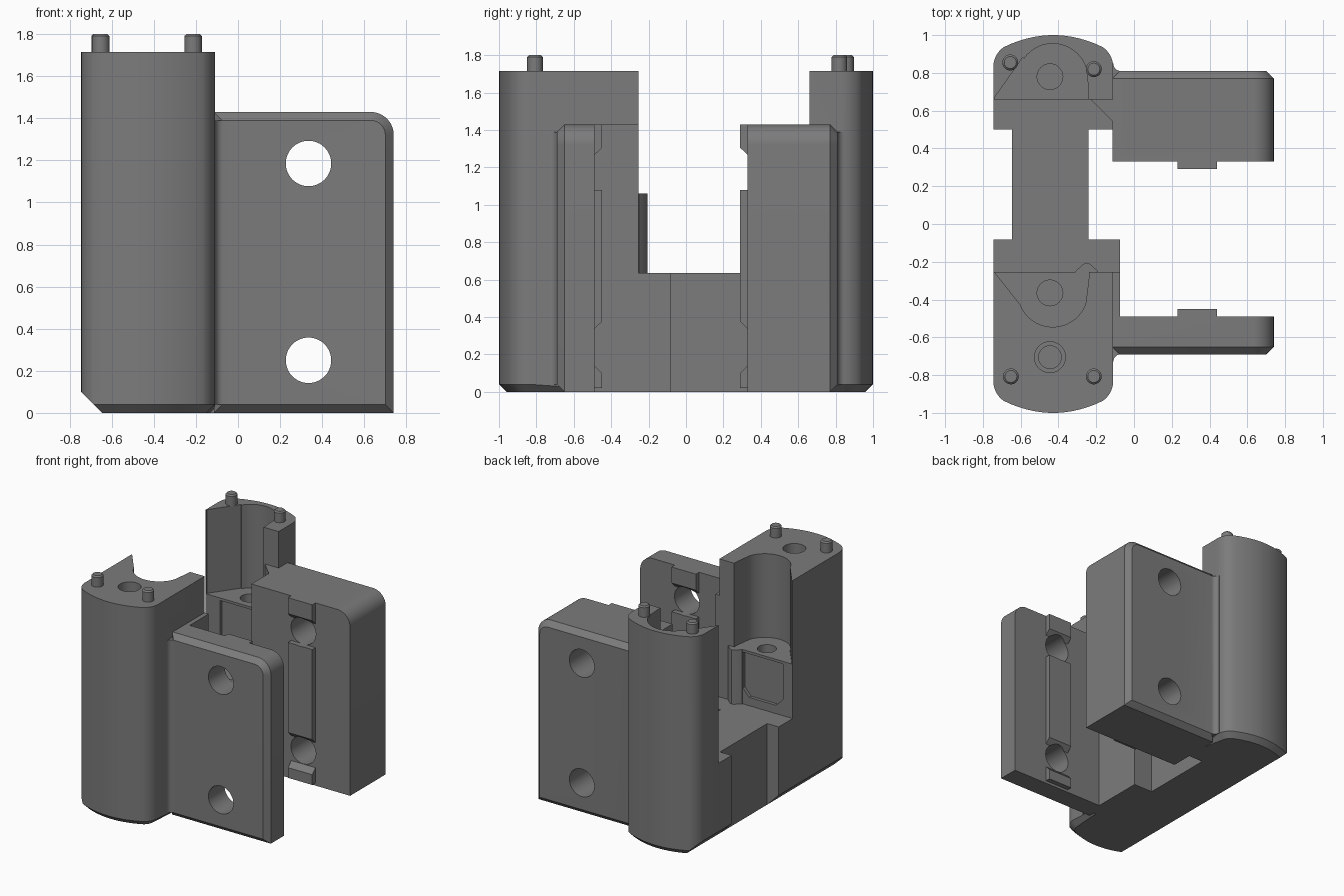
import bpy, bmesh, math

if "Cube" in bpy.data.objects:
    bpy.data.objects.remove(bpy.data.objects["Cube"])

grey = bpy.data.materials.new("dark_grey")
grey.diffuse_color = (0.2, 0.2, 0.2, 1)
grey.use_nodes = True
grey.node_tree.nodes["Principled BSDF"].inputs["Base Color"].default_value = grey.diffuse_color


def prism(name, pts, lo, hi, axis="z", chamfer=0, pick=None):
    """Extrude a 2D outline along z (x,y points) or y (x,z points)."""
    bm = bmesh.new()
    put = (lambda p, h: (p[0], p[1], h)) if axis == "z" else \
          ((lambda p, h: (p[0], h, p[1])) if axis == "y" else (lambda p, h: (h, p[0], p[1])))
    a = [bm.verts.new(put(p, lo)) for p in pts]
    b = [bm.verts.new(put(p, hi)) for p in pts]
    bm.faces.new(a)
    bm.faces.new(b[::-1])
    for i in range(len(pts)):
        j = (i + 1) % len(pts)
        bm.faces.new((a[i], b[i], b[j], a[j]))
    bmesh.ops.recalc_face_normals(bm, faces=bm.faces)
    if chamfer:
        edges = [e for e in bm.edges if pick(e.verts[0].co) and pick(e.verts[1].co)]
        bmesh.ops.bevel(bm, geom=edges, offset=chamfer, segments=1, affect="EDGES")
    me = bpy.data.meshes.new(name)
    bm.to_mesh(me)
    bm.free()
    me.materials.append(grey)
    ob = bpy.data.objects.new(name, me)
    bpy.context.collection.objects.link(ob)
    return ob


def box(name, x0, x1, y0, y1, z0, z1):
    return prism(name, [(x0, y0), (x1, y0), (x1, y1), (x0, y1)], z0, z1)


def arc(cx, cy, r, a0, a1, n):
    return [(cx + r * math.cos(math.radians(a0 + (a1 - a0) * i / n)),
             cy + r * math.sin(math.radians(a0 + (a1 - a0) * i / n))) for i in range(n + 1)]


def disc(cx, cy, r, n=40):
    return arc(cx, cy, r, 0, 360, n)[:-1]


def combine(body, other, op):
    m = body.modifiers.new(op, "BOOLEAN")
    m.operation, m.object, m.solver = op, other, "EXACT"
    bpy.context.view_layer.objects.active = body
    bpy.ops.object.modifier_apply(modifier=m.name)
    bpy.data.objects.remove(other)


L, R, TOP, FLOOR, SHELF, LIP = -0.745, -0.11, 1.715, 0.635, 1.06, 1.43
CX = (L + R) / 2


def column(name, s, inner):
    """Upright with a rounded outer end facing s."""
    w = (R - L) / 2
    end = arc(CX + w - 0.13, 0.83, 0.13, 0, 55, 8)
    # shallow crown between the corner roundings
    x1, y1 = end[-1]
    k = x1 - CX
    end += [(CX + k * t, 1 - (1 - y1) * t * t) for t in [0.85, 0.7, 0.55, 0.4, 0.25, 0.1]]
    half = [(x, s * y) for x, y in end]
    pts = [(R, inner)] + half + [(2 * CX - x, y) for x, y in reversed(half)] + [(L, inner)]
    return prism(name, pts, 0, TOP, "z", 0.04,
                 lambda c: c.z < 0.001 and abs(c.y) > 0.82)


def flange(name, y_out, y_in):
    """Side plate with rounded top corner and chamfered outer rim."""
    pts = [(-0.115, 0), (0.74, 0)] + arc(0.63, LIP - 0.11, 0.11, 0, 90, 12) + [(-0.115, LIP)]
    ob = prism(name, pts, y_out, y_in, "y", 0.04, lambda c: abs(c.y - y_out) < 0.001)
    return ob


body = column("hinge_body", -1, -0.255)
adds = [
    column("rear_column", 1, 0.66),
    box("bridge", -0.645, -0.24, -0.3, 0.7, 0, FLOOR),
    box("front_foot", L, -0.075, -0.26, -0.083, 0, FLOOR),
    box("front_shoulder", -0.2, -0.075, -0.6, -0.255, 0, LIP),
    box("rear_foot", L, R, 0.5, 0.67, 0, FLOOR),
    prism("rear_wedge", [(-0.24, 0.67), (R, 0.54), (R, 0.67)], 0.5, LIP),
    flange("front_flange", -0.69, -0.49),
    flange("rear_flange", 0.81, 0.33),
    prism("shelf_rib", [(-0.31, -0.26), (-0.31, -0.25), (-0.265, -0.21), (-0.25, -0.205),
                        (-0.235, -0.21), (-0.19, -0.25), (-0.19, -0.26)], 0.6, SHELF),
]
# concave fillets where flanges meet the columns
for y, s in ((-0.69, -1), (0.81, 1)):
    curve = [(x, y + s * dy) for x, dy in arc(-0.07, 0.04, 0.04, 180, 270, 6)]
    adds.append(prism("fillet", curve + [(-0.07, y - s * 0.045), (-0.12, y - s * 0.045),
                                         (-0.12, y + s * 0.04)], 0.04, LIP - 0.04))
# split locating ridges on the inner flange faces
for y, t in ((-0.49, 0.04), (0.33, -0.04)):
    for z0, z1, c0, c1 in ((0.02, 0.14, 0, 0.04), (0.355, 1.08, 0.04, 0), (1.285, LIP, 0.04, 0)):
        adds.append(prism("ridge", [(y - t / 2, z0 - c0 / 2), (y, z0 - c0 / 2 + 0.001), (y + t, z0 + c0 / 2),
                                    (y + t, z1 - c1), (y, z1), (y - t / 2, z1)], 0.23, 0.44, "x"))
for ob in adds:
    combine(body, ob, "UNION")

cuts = [
    # curved pockets above the shelves
    prism("front_pocket", [(-0.738, -0.2), (-0.738, -0.255), (-0.60, -0.43)]
          + arc(-0.43, -0.36, 0.185, 205, 340, 18) + [(-0.24, -0.3), (-0.235, -0.2)], SHELF, 2),
    prism("rear_pocket", [(-0.738, 0.6), (-0.738, 0.67), (-0.59, 0.88)]
          + arc(-0.43, 0.77, 0.185, 145, 10, 18) + [(-0.24, 0.671), (-0.24, 0.6)], SHELF, 2),
    # recessed panels under the shelves
    prism("front_panel", [(-0.66, SHELF - 0.02), (-0.66, 0.76), (-0.6, 0.70), (-0.37, 0.70),
                          (-0.315, 0.76), (-0.315, SHELF - 0.02)], -0.28, -0.2, "y"),
    prism("rear_panel", [(-0.62, SHELF - 0.02), (-0.62, 0.76), (-0.56, 0.70), (-0.38, 0.70),
                         (-0.32, 0.76), (-0.32, SHELF - 0.02)], 0.6, 0.685, "y"),
    # sockets
    prism("front_shelf_hole", disc(-0.445, -0.365, 0.068), 0.75, 1.2),
    prism("rear_shelf_hole", disc(-0.445, 0.78, 0.068), 0.75, 1.2),
    prism("top_hole", disc(-0.445, -0.705, 0.082), TOP - 0.08, 2),
    prism("top_hole_deep", disc(-0.445, -0.705, 0.06), 1.2, 2),
    # broad chamfer along the left bottom edge
    prism("left_chamfer", [(-0.9, -0.1), (-0.545, -0.1), (-0.9, 0.255)], -1.2, 1.2, "y"),
    # screw holes through both flanges
    prism("upper_screw_hole", disc(0.335, 1.185, 0.108, 48), -1, 1, "y"),
    prism("lower_screw_hole", disc(0.335, 0.25, 0.108, 48), -1, 1, "y"),
]
for ob in cuts:
    combine(body, ob, "DIFFERENCE")

# locating pins on the column tops
parts = [body]
for i, (x, y) in enumerate(((-0.652, -0.807), (-0.213, -0.807), (-0.655, 0.855), (-0.213, 0.82))):
    parts.append(prism(f"locating_pin_{i + 1}", disc(x, y, 0.042, 28), TOP - 0.01, 1.8, "z", 0.01,
                       lambda c: c.z > 1.799))

bpy.ops.object.select_all(action="DESELECT")
for ob in parts:
    ob.select_set(True)
bpy.context.view_layer.objects.active = body
bpy.ops.object.shade_smooth_by_angle(angle=math.radians(25))
